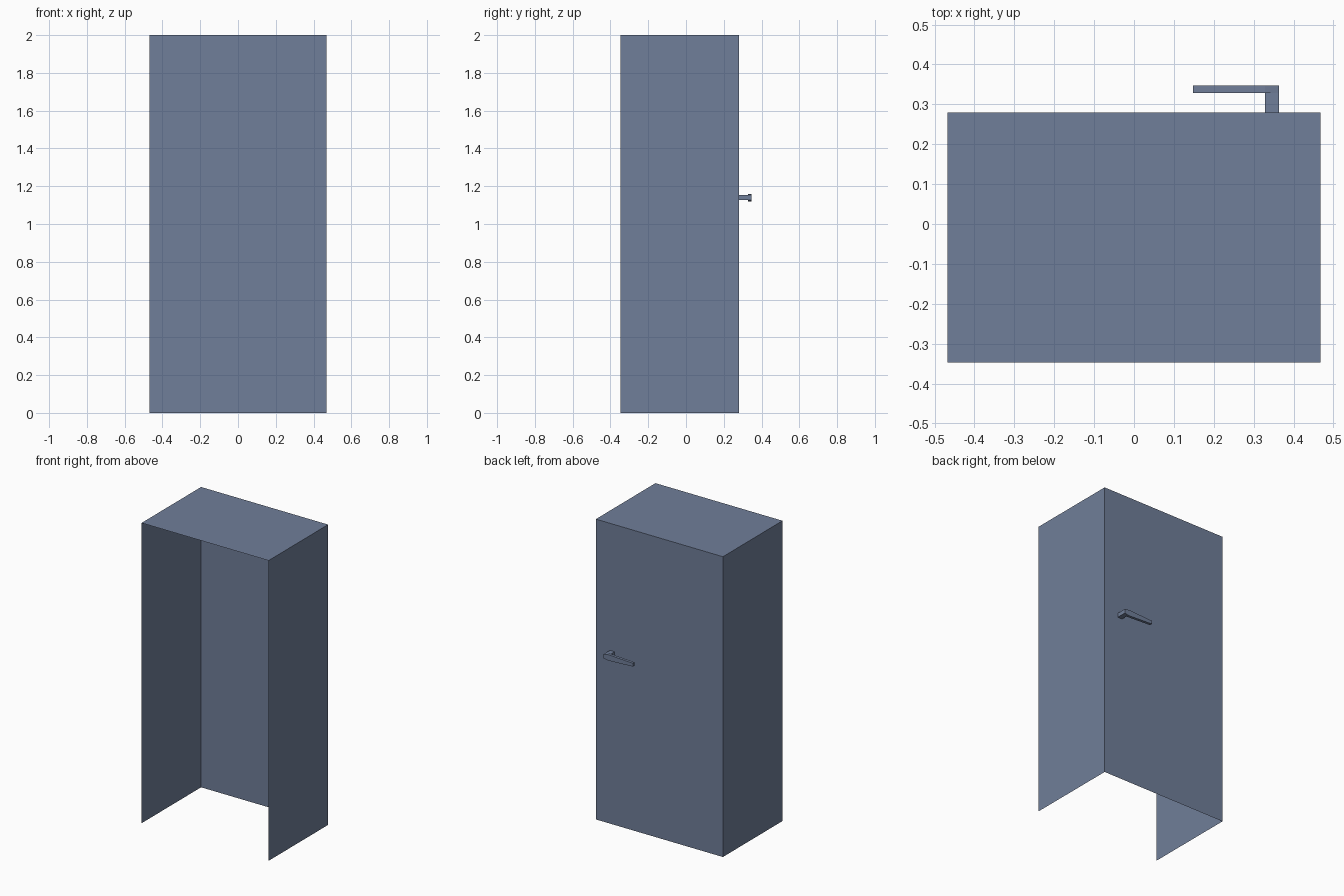
import bpy, bmesh
from mathutils import Vector

cube = bpy.data.objects.get("Cube")
if cube:
    bpy.data.objects.remove(cube, do_unlink=True)

# Single slate blue paint
paint = bpy.data.materials.new("slate_blue")
paint.use_nodes = True
colour = (0.162, 0.209, 0.319, 1)
paint.diffuse_color = colour
paint.node_tree.nodes["Principled BSDF"].inputs["Base Color"].default_value = colour


def add_object(name, bm):
    mesh = bpy.data.meshes.new(name)
    bm.to_mesh(mesh)
    bm.free()
    mesh.materials.append(paint)
    obj = bpy.data.objects.new(name, mesh)
    bpy.context.collection.objects.link(obj)
    return obj


def box(low, high):
    low, high = Vector(low), Vector(high)
    bm = bmesh.new()
    bmesh.ops.create_cube(bm, size=1)
    bmesh.ops.scale(bm, vec=high - low, verts=bm.verts)
    bmesh.ops.translate(bm, vec=(low + high) / 2, verts=bm.verts)
    return bm


# Cabinet shell: thin sheet sides, top and door, open at the front and below
shell = box((-0.468, -0.347, 0), (0.468, 0.28, 2))
shell.normal_update()
openings = [f for f in shell.faces if f.normal.y < -0.9 or f.normal.z < -0.9]
bmesh.ops.delete(shell, geom=openings, context="FACES")
add_object("cabinet_shell", shell)

# Handle stem standing out from the door
add_object("handle_stem", box((0.329, 0.28, 1.126), (0.364, 0.33, 1.154)))

# Handle lever: tapered profile in x and z, extruded outwards
half_heights = [(0.364, 0.014), (0.329, 0.02), (0.148, 0.011)]
outline = [(x, 1.14 + h) for x, h in half_heights]
outline += [(x, 1.14 - h) for x, h in reversed(half_heights)]
lever = bmesh.new()
face = lever.faces.new([lever.verts.new((x, 0.329, z)) for x, z in outline])
extruded = bmesh.ops.extrude_face_region(lever, geom=[face])
moved = [v for v in extruded["geom"] if isinstance(v, bmesh.types.BMVert)]
bmesh.ops.translate(lever, vec=(0, 0.018, 0), verts=moved)
if not face.is_valid or len(lever.faces) < 8:
    bmesh.ops.holes_fill(lever, edges=lever.edges)
bmesh.ops.recalc_face_normals(lever, faces=lever.faces)
add_object("handle_lever", lever)
